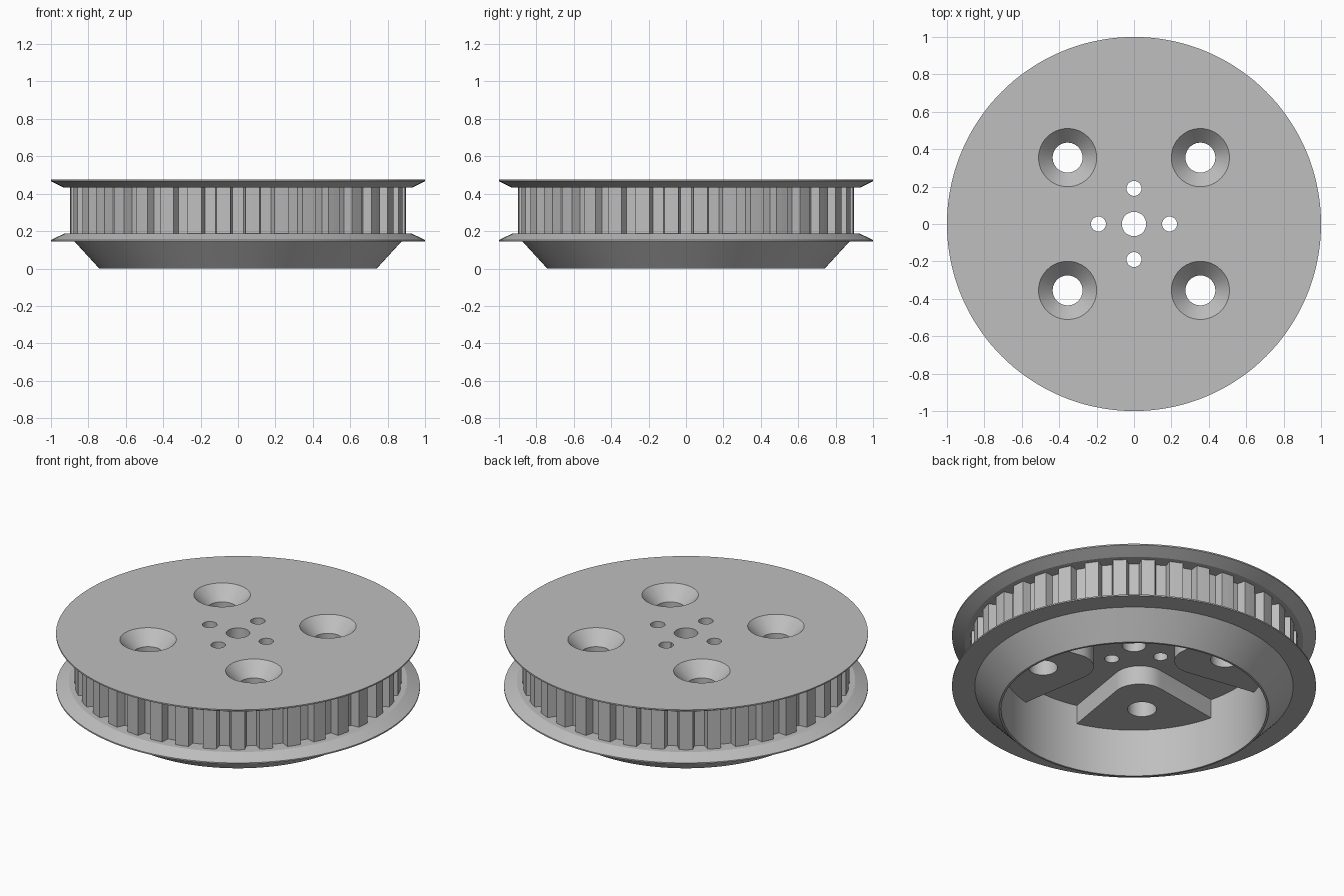
import bpy
import bmesh
from math import cos, sin, pi, radians
from mathutils import Matrix

if "Cube" in bpy.data.objects:
    bpy.data.objects.remove(bpy.data.objects["Cube"], do_unlink=True)

TEETH = 36
TOP = 0.475        # upper face
ROOF = 0.405       # underside of the web
BOSS = 0.29        # lower face of the bosses

metal = bpy.data.materials.new("grey_metal")
metal.use_nodes = True
grey = (0.52, 0.52, 0.52, 1)
metal.diffuse_color = grey
metal.node_tree.nodes["Principled BSDF"].inputs["Base Color"].default_value = grey


def polar(r, angle):
    return (r * cos(angle), r * sin(angle))


def finish(name, bm):
    bmesh.ops.recalc_face_normals(bm, faces=bm.faces)
    mesh = bpy.data.meshes.new(name)
    bm.to_mesh(mesh)
    bm.free()
    mesh.materials.append(metal)
    obj = bpy.data.objects.new(name, mesh)
    bpy.context.collection.objects.link(obj)
    return obj


def skin_loops(bm, loops):
    """Join closed loops of points into a closed ring of quads."""
    rings = [[bm.verts.new(p) for p in loop] for loop in loops]
    for a, b in zip(rings, rings[1:] + rings[:1]):
        for i in range(len(a)):
            j = (i + 1) % len(a)
            bm.faces.new((a[i], a[j], b[j], b[i]))


def lathe(name, profile, steps=144):
    bm = bmesh.new()
    loops = []
    for i in range(steps):
        a = 2 * pi * i / steps
        loops.append([(*polar(r, a), z) for r, z in profile])
    skin_loops(bm, loops)
    return finish(name, bm)


def prism(name, outline, z0, z1):
    bm = bmesh.new()
    face = bm.faces.new([bm.verts.new((x, y, z0)) for x, y in outline])
    new = bmesh.ops.extrude_face_region(bm, geom=[face])["geom"]
    moved = [v for v in new if isinstance(v, bmesh.types.BMVert)]
    bmesh.ops.translate(bm, vec=(0, 0, z1 - z0), verts=moved)
    return finish(name, bm)


def cone(name, r0, r1, z0, z1, x, y):
    bm = bmesh.new()
    bmesh.ops.create_cone(bm, cap_ends=True, segments=48, radius1=r0, radius2=r1,
                          depth=z1 - z0,
                          matrix=Matrix.Translation((x, y, (z0 + z1) / 2)))
    return finish(name, bm)


def combine(target, tool, operation):
    """Apply a boolean and discard the helper."""
    mod = target.modifiers.new("combine", 'BOOLEAN')
    mod.operation = operation
    mod.solver = 'EXACT'
    mod.object = tool
    tool.hide_render = True
    bpy.context.view_layer.update()
    graph = bpy.context.evaluated_depsgraph_get()
    mesh = bpy.data.meshes.new_from_object(target.evaluated_get(graph))
    target.modifiers.clear()
    target.data = mesh
    bpy.data.objects.remove(tool, do_unlink=True)


# Hollow body: web with centre bore, skirt and both belt flanges
pulley = lathe("flanged_pulley_body", [
    (0.065, ROOF), (0.73, ROOF), (0.73, 0), (0.742, 0), (0.875, 0.145),
    (1, 0.145), (1, 0.153), (0.93, 0.186), (0.83, 0.186), (0.83, 0.432),
    (0.93, 0.432), (1, 0.467), (1, TOP), (0.065, TOP)])

# Toothed belt ring, with a gap facing the front
bm = bmesh.new()
pitch = 2 * pi / TEETH
loops = []
for i in range(TEETH):
    gap = i * pitch - pi / 2
    for r, f in ((0.85, -0.19), (0.85, 0.19), (0.9, 0.26), (0.9, 0.5), (0.9, 0.74)):
        a = gap + f * pitch
        loops.append([(*polar(rr, a), z) for rr, z in
                      ((0.79, 0.175), (r, 0.175), (r, 0.44), (0.79, 0.44))])
skin_loops(bm, loops)
combine(pulley, finish("toothed_ring", bm), 'UNION')

# Rounded wedge bosses under the web, merging into the skirt
tip_centre, tip_radius = 0.373, 0.15
for k in range(4):
    turn = radians(45 + 90 * k)
    outline = []
    for i in range(13):
        x, y = polar(tip_radius, radians(126 + 9 * i))
        outline.append((x + tip_centre, y))
    outline += [polar(0.755, radians(-30.7 + 61.4 * i / 16)) for i in range(17)]
    outline = [(x * cos(turn) - y * sin(turn), x * sin(turn) + y * cos(turn))
               for x, y in outline]
    combine(pulley, prism("boss", outline, BOSS, 0.43), 'UNION')

# Countersunk mounting holes and the small holes around the bore
for k in range(4):
    x, y = polar(0.502, radians(45 + 90 * k))
    combine(pulley, cone("hole_cutter", 0.08, 0.08, 0.2, 0.45, x, y), 'DIFFERENCE')
    combine(pulley, cone("countersink_cutter", 0.08, 0.165, 0.395, 0.485, x, y), 'DIFFERENCE')
    x, y = polar(0.19, radians(90 * k))
    combine(pulley, cone("small_hole_cutter", 0.04, 0.04, 0.3, 0.6, x, y), 'DIFFERENCE')

# Smooth round surfaces, sharp machined edges
bpy.ops.object.select_all(action='DESELECT')
pulley.select_set(True)
bpy.context.view_layer.objects.active = pulley
bpy.ops.object.shade_smooth_by_angle(angle=radians(15))
